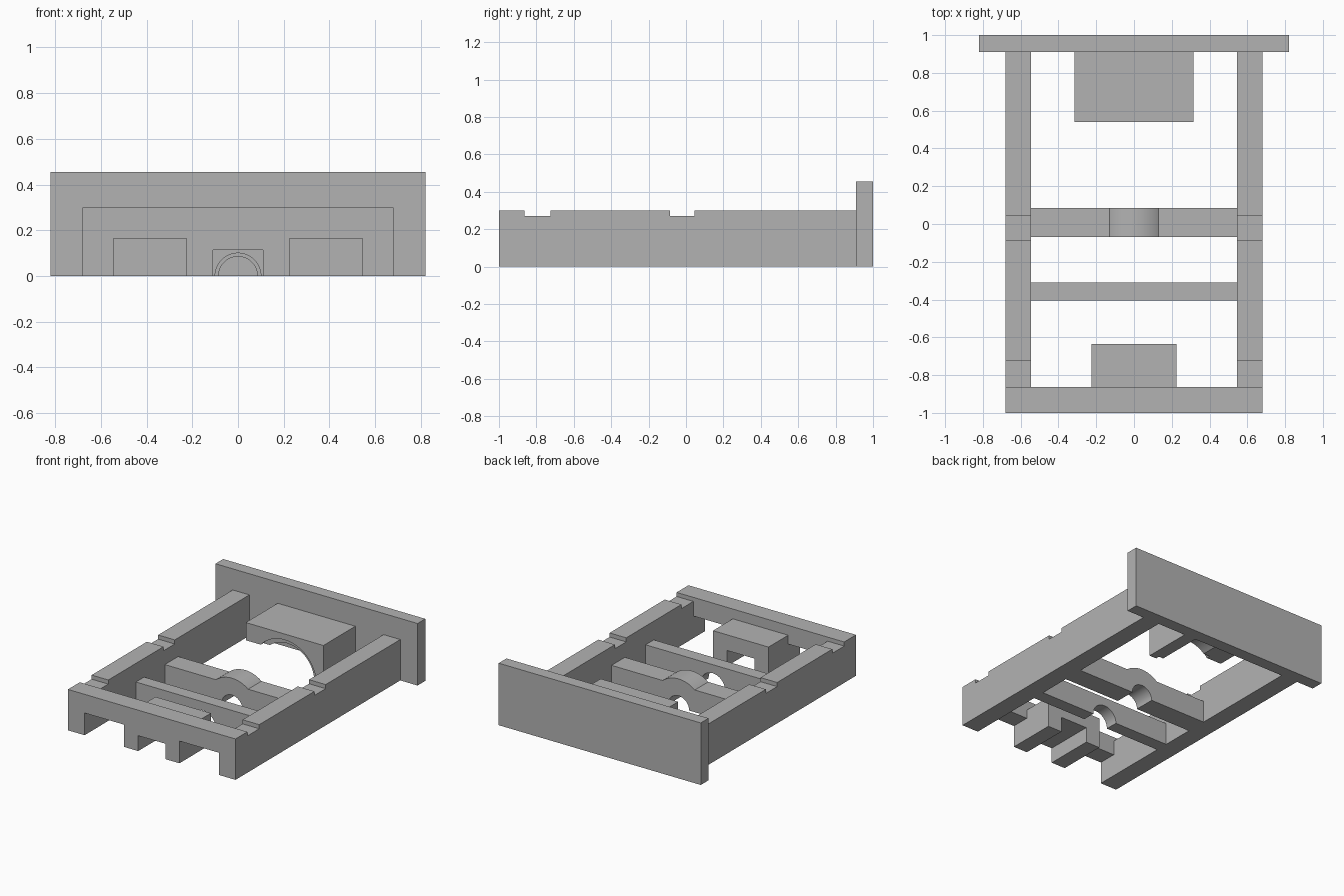
import bpy, bmesh
from math import asin, acos, pi, sin, cos

if "Cube" in bpy.data.objects:
    bpy.data.objects.remove(bpy.data.objects["Cube"], do_unlink=True)

grey = bpy.data.materials.new("plain_grey")
grey.use_nodes = True
grey.diffuse_color = (0.45, 0.45, 0.45, 1)
grey.node_tree.nodes["Principled BSDF"].inputs["Base Color"].default_value = grey.diffuse_color


def arc(radius, start, end, steps=32):
    """Arc points about the ground-level shaft axis."""
    angles = [start + (end - start) * i / steps for i in range(steps + 1)]
    return [(radius * cos(a), radius * sin(a)) for a in angles]


def prism(name, profile, start, end, along="y"):
    """Extrude an upright profile along y (profile in x, z) or x (profile in y, z)."""
    place = (lambda p, t: (p[0], t, p[1])) if along == "y" else (lambda p, t: (t, p[0], p[1]))
    bm = bmesh.new()
    face = bm.faces.new([bm.verts.new(place(p, start)) for p in profile])
    extruded = bmesh.ops.extrude_face_region(bm, geom=[face])["geom"]
    shift = (0, end - start, 0) if along == "y" else (end - start, 0, 0)
    moved = [v for v in extruded if isinstance(v, bmesh.types.BMVert)]
    bmesh.ops.translate(bm, verts=moved, vec=shift)
    bmesh.ops.recalc_face_normals(bm, faces=bm.faces)
    mesh = bpy.data.meshes.new(name)
    bm.to_mesh(mesh)
    bm.free()
    mesh.materials.append(grey)
    obj = bpy.data.objects.new(name, mesh)
    bpy.context.collection.objects.link(obj)
    bpy.ops.object.select_all(action="DESELECT")
    obj.select_set(True)
    bpy.context.view_layer.objects.active = obj
    bpy.ops.object.shade_smooth_by_angle(angle=pi / 6)
    return obj


INNER, OUTER = 0.545, 0.68      # side rail faces
WALL, BAR = 0.3, 0.163          # wall and crossbar heights
NOTCH = 0.27
FRONT, REAR = -0.863, 0.91      # back of front wall, front of rear plate

# Rear plate
prism("rear_plate", [(-0.82, 0), (0.82, 0), (0.82, 0.455), (-0.82, 0.455)], REAR, 1)

# Side rails with two shallow notches each
rail = [(FRONT, 0), (REAR, 0), (REAR, WALL), (0.045, WALL), (0.045, NOTCH),
        (-0.085, NOTCH), (-0.085, WALL), (-0.725, WALL), (-0.725, NOTCH), (FRONT, NOTCH)]
prism("left_rail", rail, INNER, OUTER, "x")
prism("right_rail", rail, -OUTER, -INNER, "x")

# Front wall with three openings along the bottom
half = [(0.11, 0.113), (0.11, 0), (0.225, 0), (0.225, BAR),
        (INNER, BAR), (INNER, 0), (OUTER, 0), (OUTER, WALL)]
prism("front_wall", half + [(-x, z) for x, z in reversed(half)], -1, FRONT)

# Front block carrying the square channel on
half = [(0.11, 0.113), (0.11, 0), (0.225, 0), (0.225, 0.228)]
prism("front_block", half + [(-x, z) for x, z in reversed(half)], FRONT, -0.635)

# Crossbars with half-round shaft holes; the middle one has a rounded hump
prism("front_crossbar", [(INNER, 0), (INNER, BAR), (-INNER, BAR), (-INNER, 0)]
      + arc(0.1, pi, 0), -0.405, -0.31)
hump = 0.209
rise = asin(BAR / hump)
prism("middle_crossbar", [(INNER, 0), (INNER, BAR)] + arc(hump, rise, pi - rise)
      + [(-INNER, BAR), (-INNER, 0)] + arc(0.085, pi, 0), -0.07, 0.085)

# Rear block: stepped arch, cut away low down on one side
for name, radius, start, end in (("rear_block_rim", 0.257, 0.54, 0.57),
                                 ("rear_block", 0.22, 0.57, REAR)):
    cut = 0.17
    prism(name, [(0.315, 0), (0.315, WALL), (-0.315, WALL), (-0.315, cut)]
          + arc(radius, pi - asin(cut / radius), 0), start, end)
